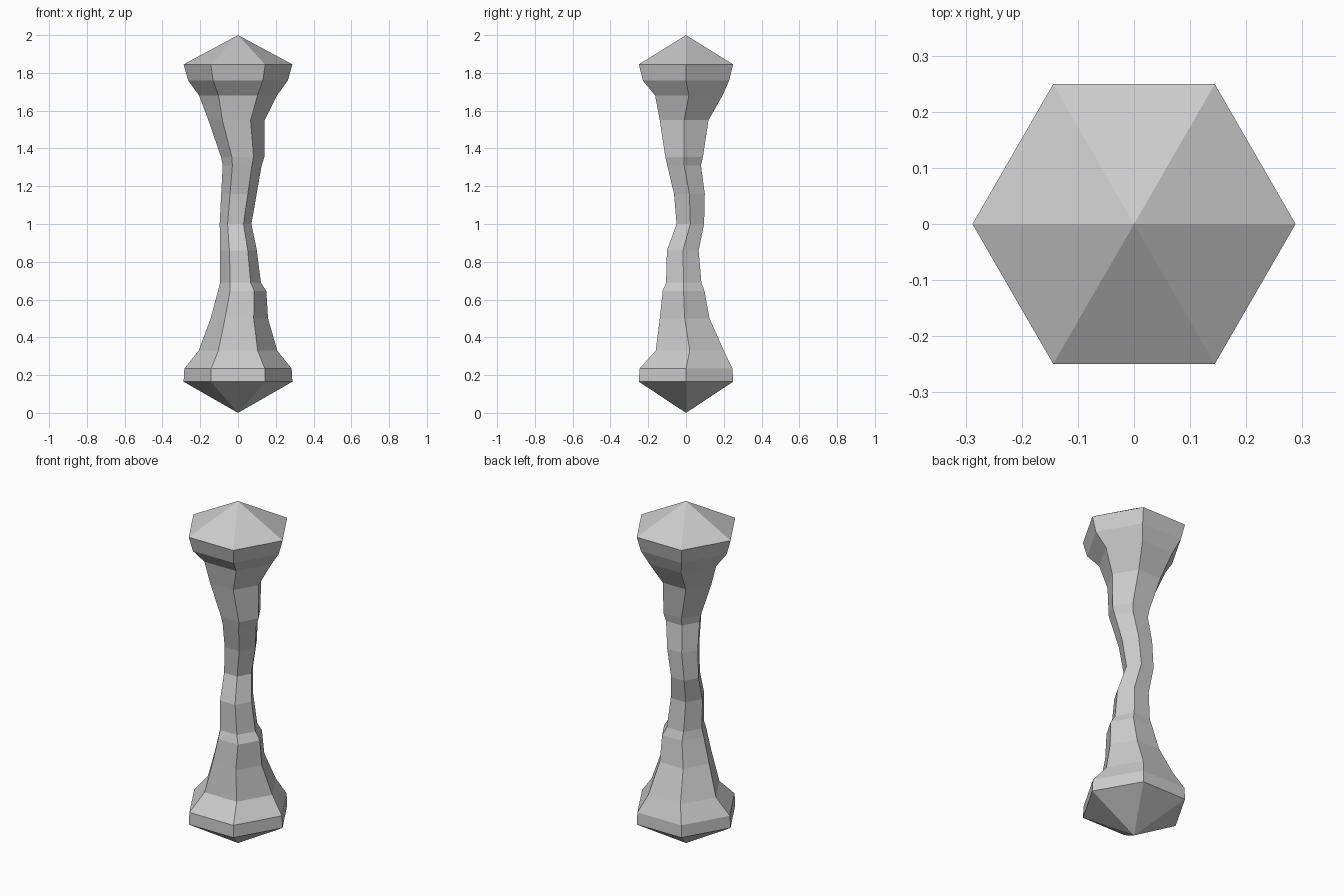
import bpy, bmesh, math

if "Cube" in bpy.data.objects:
    bpy.data.objects.remove(bpy.data.objects["Cube"])

# Ring profile, bottom to top: height, centre x, centre y, radius
RINGS = [
    (0.165, 0, 0, 0.288), (0.235, 0, 0, 0.284), (0.33, 0, 0.02, 0.208),
    (0.50, 0.007, -0.007, 0.152), (0.645, 0.022, -0.013, 0.128),
    (0.69, 0.013, -0.012, 0.108), (0.86, 0.003, -0.017, 0.097),
    (1.00, -0.013, 0.023, 0.084), (1.16, 0.005, 0.018, 0.094),
    (1.31, 0.022, -0.01, 0.103), (1.355, 0.025, -0.01, 0.115),
    (1.55, -0.008, -0.01, 0.149), (1.68, 0, 0.015, 0.206),
    (1.76, 0, 0, 0.264), (1.845, 0, 0, 0.288),
]
SIDES = 6


def ring(bm, z, cx, cy, r):
    return [bm.verts.new((cx + r * math.cos(math.tau * i / SIDES),
                          cy + r * math.sin(math.tau * i / SIDES), z))
            for i in range(SIDES)]


bm = bmesh.new()
loops = [ring(bm, *values) for values in RINGS]
bottom = bm.verts.new((0, 0, 0))
top = bm.verts.new((0, 0, 2))

for i in range(SIDES):
    j = (i + 1) % SIDES
    # Faceted shaft
    for a, b in zip(loops, loops[1:]):
        bm.faces.new((a[i], a[j], b[j], b[i]))
    # Pointed caps
    bm.faces.new((bottom, loops[0][j], loops[0][i]))
    bm.faces.new((top, loops[-1][i], loops[-1][j]))

bmesh.ops.recalc_face_normals(bm, faces=bm.faces)
mesh = bpy.data.meshes.new("stone_column")
bm.to_mesh(mesh)
bm.free()
bpy.context.collection.objects.link(bpy.data.objects.new("stone_column", mesh))
